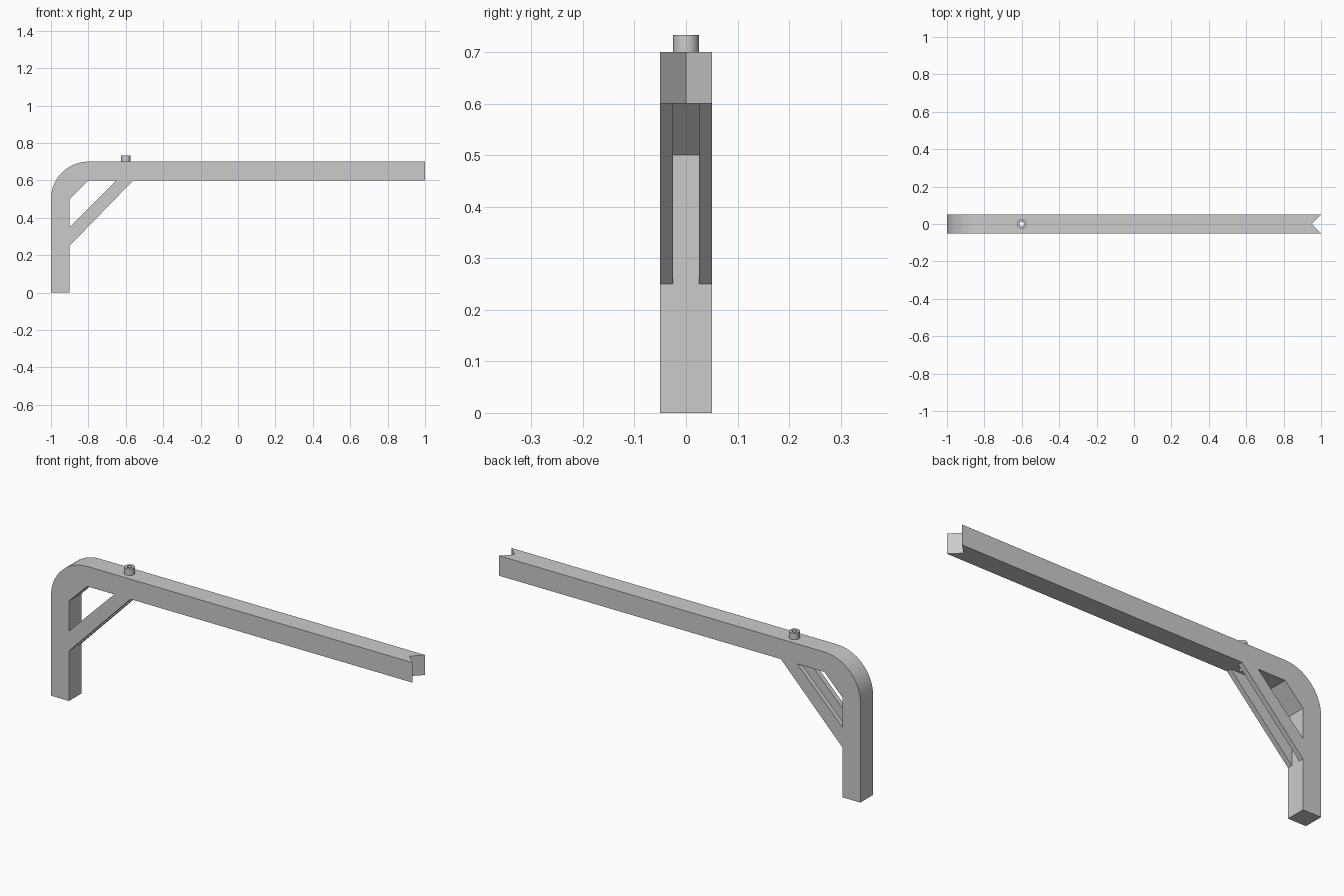
import bpy
import bmesh
from math import cos, sin, pi, radians

cube = bpy.data.objects.get("Cube")
if cube:
    bpy.data.objects.remove(cube, do_unlink=True)

HALF = 0.05        # half the beam depth
PEG_X = -0.6

grey = bpy.data.materials.new("plain_grey")
grey.use_nodes = True
COLOUR = (0.6, 0.6, 0.6, 1)
grey.diffuse_color = COLOUR
grey.node_tree.nodes["Principled BSDF"].inputs["Base Color"].default_value = COLOUR


def prism(name, points, direction):
    """Extrude a closed polygon of 3D points along a direction."""
    bm = bmesh.new()
    face = bm.faces.new([bm.verts.new(p) for p in points])
    grown = bmesh.ops.extrude_face_region(bm, geom=[face], use_keep_orig=True)
    verts = [g for g in grown["geom"] if isinstance(g, bmesh.types.BMVert)]
    bmesh.ops.translate(bm, verts=verts, vec=direction)
    bmesh.ops.recalc_face_normals(bm, faces=bm.faces)
    mesh = bpy.data.meshes.new(name)
    bm.to_mesh(mesh)
    bm.free()
    mesh.materials.append(grey)
    obj = bpy.data.objects.new(name, mesh)
    bpy.context.collection.objects.link(obj)
    return obj


def side_prism(name, profile, y0, y1):
    return prism(name, [(x, y0, z) for x, z in profile], (0, y1 - y0, 0))


def rod(name, radius, z0, z1, sides=32):
    ring = [(PEG_X + radius * cos(2 * pi * i / sides),
             radius * sin(2 * pi * i / sides), z0) for i in range(sides)]
    return prism(name, ring, (0, 0, z1 - z0))


def select_only(obj):
    bpy.ops.object.select_all(action="DESELECT")
    obj.select_set(True)
    bpy.context.view_layer.objects.active = obj


def cut(obj, cutter):
    select_only(obj)
    mod = obj.modifiers.new("cut", "BOOLEAN")
    mod.operation = "DIFFERENCE"
    mod.solver = "EXACT"
    mod.object = cutter
    bpy.ops.object.modifier_apply(modifier=mod.name)


# Post and arm in one bent beam, rounded outside and chamfered inside
bend = [(-0.8 - 0.2 * cos(a), 0.5 + 0.2 * sin(a))
        for a in (pi / 2 * i / 16 for i in range(17))]
profile = [(-1, 0)] + bend + [(1, 0.7), (1, 0.6), (-0.8, 0.6), (-0.9, 0.5), (-0.9, 0)]
beam = side_prism("bent_beam", profile, -HALF, HALF)

# Hollow peg on top of the arm
peg = rod("hollow_peg", 0.025, 0.7, 0.733)

# Bore through peg and arm, and the V notch in the arm's end
bore = rod("bore_cutter", 0.0125, 0.5, 0.8)
notch = prism("notch_cutter", [(0.95, 0, 0.5), (1.05, -0.1, 0.5), (1.05, 0.1, 0.5)],
              (0, 0, 0.3))
cut(beam, notch)
cut(beam, bore)
cut(peg, bore)
for cutter in (bore, notch):
    bpy.data.objects.remove(cutter, do_unlink=True)

# Pair of diagonal braces flush with the beam's sides
brace = [(-0.9, 0.25), (-0.56, 0.6), (-0.65, 0.6), (-0.9, 0.35)]
for name, side in (("front_brace", -1), ("back_brace", 1)):
    side_prism(name, brace, side * HALF / 2, side * HALF)

for obj in (beam, peg):
    select_only(obj)
    bpy.ops.object.shade_smooth_by_angle(angle=radians(30))
